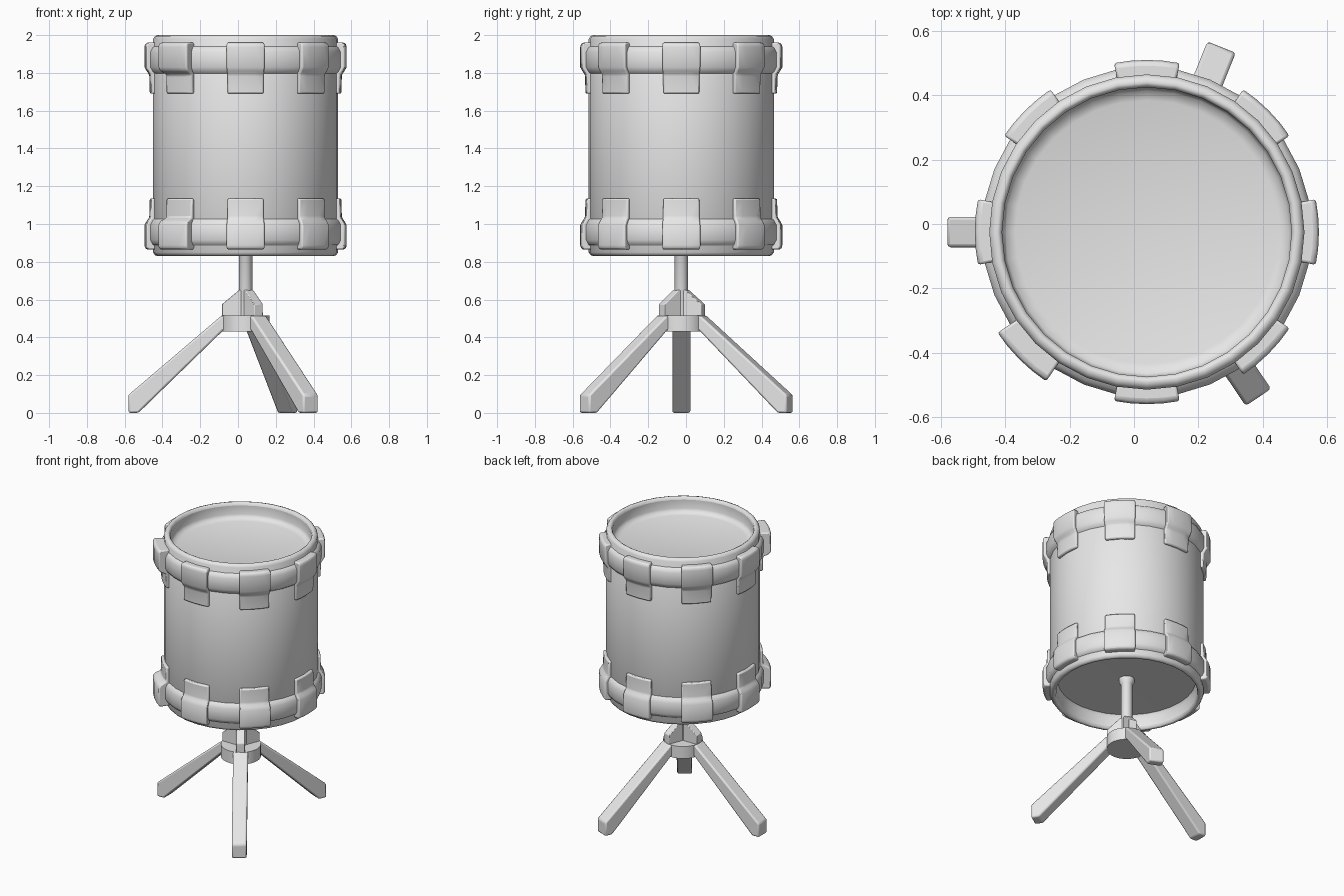
import bpy, bmesh, math
from mathutils import Matrix, Vector

old = bpy.data.objects.get("Cube")
if old:
    bpy.data.objects.remove(old, do_unlink=True)

CENTRE = Vector((0.04, -0.025, 0))
SIDES = 32

grey = bpy.data.materials.new("plain_grey")
grey.use_nodes = True
grey.diffuse_color = (0.8, 0.8, 0.8, 1)
grey.node_tree.nodes["Principled BSDF"].inputs["Base Color"].default_value = (0.8, 0.8, 0.8, 1)


def finish(bm, name, angle=35, bevel=0, turn=0):
    bmesh.ops.remove_doubles(bm, verts=bm.verts, dist=1e-5)
    bmesh.ops.recalc_face_normals(bm, faces=bm.faces)
    mesh = bpy.data.meshes.new(name)
    bm.to_mesh(mesh)
    bm.free()
    mesh.materials.append(grey)
    ob = bpy.data.objects.new(name, mesh)
    bpy.context.collection.objects.link(ob)
    ob.matrix_world = Matrix.Translation(CENTRE) @ Matrix.Rotation(math.radians(turn), 4, 'Z')
    if bevel:
        mod = ob.modifiers.new("soft_edges", 'BEVEL')
        mod.width, mod.segments, mod.limit_method = bevel, 2, 'ANGLE'
    bpy.ops.object.select_all(action='DESELECT')
    ob.select_set(True)
    bpy.context.view_layer.objects.active = ob
    bpy.ops.object.shade_smooth_by_angle(angle=math.radians(angle))
    return ob


def lathe(name, profile, angle=35, closed=False):
    """Spin an (r, z) profile around the drum axis."""
    bm = bmesh.new()
    verts = [bm.verts.new((r, 0, z)) for r, z in profile]
    pairs = list(zip(verts, verts[1:])) + ([(verts[-1], verts[0])] if closed else [])
    edges = [bm.edges.new(p) for p in pairs]
    bmesh.ops.spin(bm, geom=verts + edges, cent=(0, 0, 0), axis=(0, 0, 1),
                   angle=math.tau, steps=SIDES, use_merge=True)
    return finish(bm, name, angle)


def arc_block(name, profile, half, turn):
    """Sweep a closed (r, z) profile along a short arc, capped at both ends."""
    bm = bmesh.new()
    steps = 4
    rings = []
    for i in range(steps + 1):
        a = math.radians(half) * (2 * i / steps - 1)
        rings.append([bm.verts.new((r * math.cos(a), r * math.sin(a), z)) for r, z in profile])
    n = len(profile)
    for a, b in zip(rings, rings[1:]):
        for i in range(n):
            bm.faces.new((a[i], a[(i + 1) % n], b[(i + 1) % n], b[i]))
    bm.faces.new(rings[0])
    bm.faces.new(rings[-1])
    return finish(bm, name, 40, 0.008, turn)


def slab(name, profile, width, turn, bevel):
    """Extrude an (r, z) outline sideways into a radial slab."""
    bm = bmesh.new()
    face = bm.faces.new([bm.verts.new((r, -width / 2, z)) for r, z in profile])
    new = bmesh.ops.extrude_face_region(bm, geom=[face])["geom"]
    bmesh.ops.translate(bm, vec=(0, width, 0), verts=[v for v in new if isinstance(v, bmesh.types.BMVert)])
    return finish(bm, name, 35, bevel, turn)


# Drum shell with rounded rims, and the recessed heads
lathe("shell", [(0.45, 1.98), (0.455, 1.995), (0.465, 2.0), (0.48, 1.995), (0.49, 1.98),
                (0.49, 0.85), (0.48, 0.835), (0.465, 0.83), (0.455, 0.835), (0.45, 0.85)], 50)
lathe("top_head", [(0.45, 1.98), (0.45, 1.92), (0.44, 1.9), (0.41, 1.89), (0, 1.89)], 80)
lathe("bottom_head", [(0.45, 0.85), (0.45, 0.92), (0.44, 0.935), (0.0, 0.94)], 50)

# Hoops and clamps, the lower set mirrored from the upper
MID = 1.4125
hoop = [(0.48, 1.945), (0.5, 1.935), (0.513, 1.91), (0.513, 1.83), (0.5, 1.805), (0.48, 1.79)]
clamp = [(0.48, 1.96), (0.525, 1.96), (0.535, 1.945), (0.535, 1.83), (0.524, 1.81),
         (0.51, 1.79), (0.507, 1.69), (0.48, 1.69)]
for side in ("upper", "lower"):
    def flip(z):
        return z if side == "upper" else 2 * MID - z
    lathe(side + "_hoop", [(r, flip(z)) for r, z in hoop], 60, True)
    for k in range(8):
        extra = 0.025 if k == 5 else 0
        shape = [(r + (extra if r > 0.515 else 0), flip(z)) for r, z in clamp]
        arc_block(f"{side}_clamp_{k + 1}", shape, 11, k * 45)

# Stand: post, hub, fins and legs
lathe("post", [(0, 0.44), (0.036, 0.44), (0.036, 0.9), (0.05, 0.92), (0.05, 0.94), (0, 0.94)])
lathe("hub", [(0, 0.43), (0.127, 0.43), (0.127, 0.515), (0, 0.515)])
fin = [(0.02, 0.5), (0.125, 0.5), (0.125, 0.575), (0.035, 0.65), (0.02, 0.65)]
leg = [(0.05, 0.435), (0.12, 0.435), (0.567, 0), (0.62, 0), (0.62, 0.095), (0.127, 0.515), (0.05, 0.51)]
for label, turn in (("right", 180), ("back", 68), ("front", -56)):
    slab(label + "_fin", fin, 0.055, turn, 0.004)
    slab(label + "_leg", leg, 0.095, turn, 0.01)
